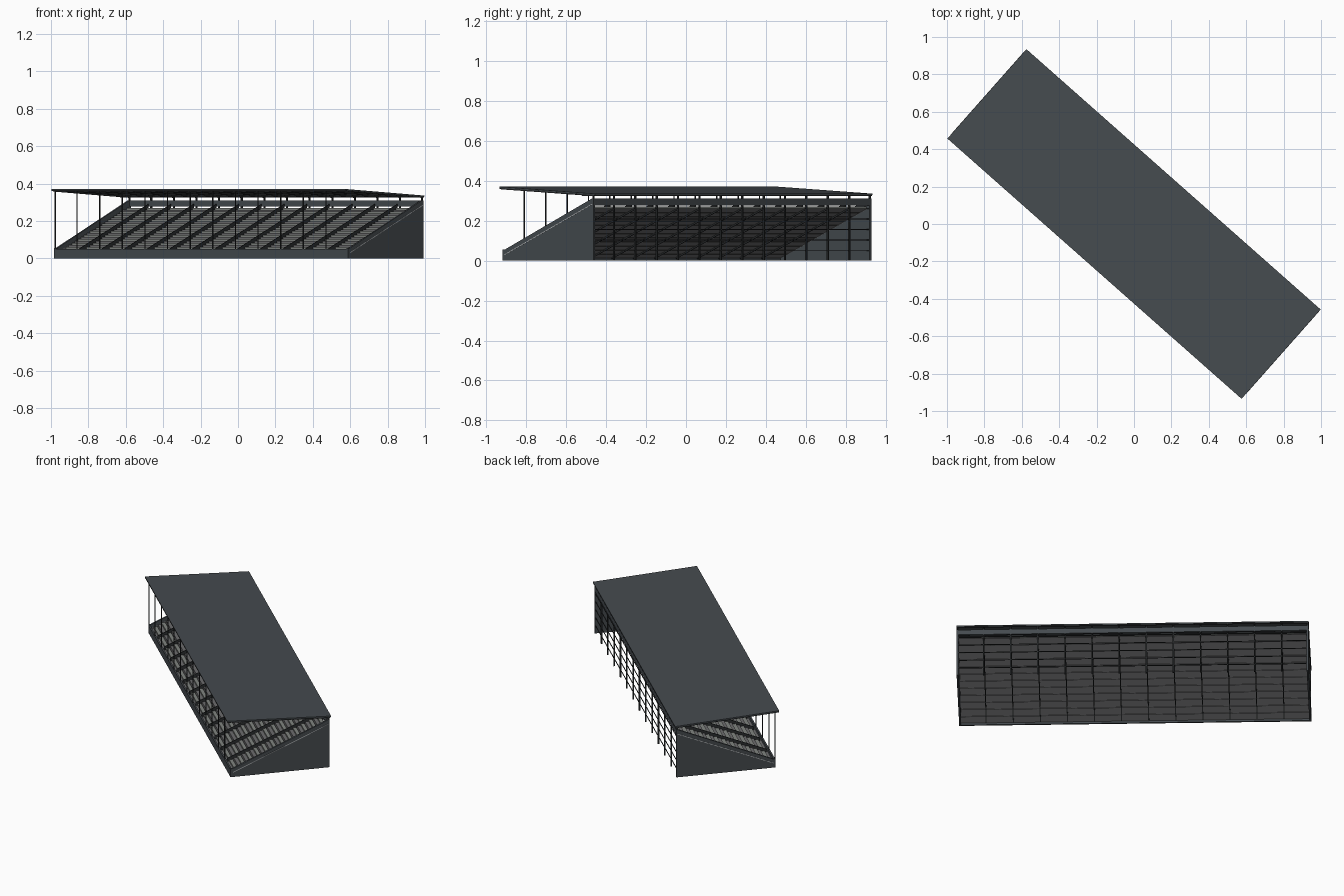
import bpy, bmesh, math

cube = bpy.data.objects.get("Cube")
if cube:
    bpy.data.objects.remove(cube, do_unlink=True)

TURN = math.radians(-41.5)      # the stand sits diagonally on its plot
HALF = 1.05                     # half length
FRONT, BACK = -0.298, 0.31      # depth limits of the stand
BAYS = 13
BAY = 2 * HALF / BAYS
ROWS = 12


def material(name, rgb):
    m = bpy.data.materials.new(name)
    m.use_nodes = True
    m.diffuse_color = (*rgb, 1)
    m.node_tree.nodes["Principled BSDF"].inputs["Base Color"].default_value = (*rgb, 1)
    return m


slate = material("slate cladding", (0.060, 0.070, 0.078))
concrete = material("grey concrete", (0.15, 0.15, 0.155))
bench = material("bench grey", (0.22, 0.235, 0.22))
steel = material("dark steel", (0.025, 0.028, 0.030))
trim = material("pale trim", (0.45, 0.47, 0.48))


def build(name, mat, pieces):
    """Each piece is (depth-height profile, start, end) extruded along the stand."""
    bm = bmesh.new()
    for profile, a, b in pieces:
        ends = [[bm.verts.new((u, v, z)) for v, z in profile] for u in (a, b)]
        n = len(profile)
        bm.faces.new(ends[0])
        bm.faces.new(ends[1][::-1])
        for i in range(n):
            j = (i + 1) % n
            bm.faces.new((ends[0][i], ends[1][i], ends[1][j], ends[0][j]))
    bmesh.ops.recalc_face_normals(bm, faces=bm.faces)
    mesh = bpy.data.meshes.new(name)
    bm.to_mesh(mesh)
    bm.free()
    mesh.materials.append(mat)
    ob = bpy.data.objects.new(name, mesh)
    ob.rotation_euler.z = TURN
    bpy.context.collection.objects.link(ob)
    return ob


def rect(v0, v1, z0, z1):
    return [(v0, z0), (v1, z0), (v1, z1), (v0, z1)]


def slanted(v0, z0, v1, z1, thick):
    """Sloping band whose top edge runs between the two points."""
    return [(v0, z0 - thick), (v1, z1 - thick), (v1, z1), (v0, z0)]


def at(profile, u, width):
    return (profile, u - width / 2, u + width / 2)


def roof_z(v):
    return 0.353 - 0.055 * v


lines = [-HALF + i * BAY for i in range(BAYS + 1)]
frames = [min(max(u, -HALF + 0.006), HALF - 0.006) for u in lines]

# Roof sheet with rafters and purlins beneath
build("roof", slate, [(slanted(-0.319, roof_z(-0.319), 0.319, roof_z(0.319), 0.006), -HALF, HALF)])
under = [(v, roof_z(v) - 0.006) for v in (-0.31, 0.31)]
build("roof_rafters", steel, [at(slanted(*under[0], *under[1], 0.007), u, 0.005) for u in frames])
build("roof_purlins", steel, [
    (rect(v - 0.003, v + 0.003, roof_z(v) - 0.011, roof_z(v) - 0.005), -HALF, HALF)
    for v in (-0.314, -0.19, -0.06, 0.06, 0.19, 0.312)])

# Stepped terrace with a flat sloping underside
run, rise = 0.585 / ROWS, 0.25 / ROWS
steps = [(-0.29, 0.012)]
for i in range(ROWS):
    v, z = -0.29 + i * run, 0.03 + i * rise
    steps += [(v, z), (v + run, z)]
steps.append((0.295, 0.262))
build("terrace", concrete, [(steps, -HALF + 0.012, HALF - 0.012)])

# Bench planks on every row
build("benches", bench, [
    (rect(-0.29 + (i + 0.45) * run, -0.29 + (i + 0.9) * run,
          0.03 + i * rise, 0.041 + i * rise), -HALF + 0.015, HALF - 0.015)
    for i in range(ROWS)])

# Sloping dividers between the seating blocks and rakers under the terrace
build("block_dividers", steel, [
    at(slanted(-0.28, 0.05, 0.28, 0.29, 0.025), u, 0.005) for u in lines[1:-1]])
build("rakers", steel, [
    at(slanted(-0.28, 0.017, 0.30, 0.262, 0.008), u, 0.006) for u in lines[1:-1]])

# Front wall and band along the top of the back
build("front_wall", slate, [(rect(FRONT, FRONT + 0.01, 0, 0.05), -HALF, HALF - 0.012)])
build("back_band", slate, [(rect(BACK - 0.014, BACK, 0.277, 0.31), -HALF, HALF)])

# End walls with a pale line under the coping
wall = [(FRONT, 0), (BACK, 0), (BACK, 0.31), (BACK - 0.012, 0.31),
        (FRONT + 0.014, 0.055), (FRONT, 0.055)]
build("end_walls", slate, [(wall, -HALF, -HALF + 0.012), (wall, HALF - 0.012, HALF)])
strip = slanted(FRONT + 0.014, 0.032, BACK - 0.004, 0.287, 0.004)
build("end_trim", trim, [at(strip, s * HALF, 0.002) for s in (-1, 1)])

# Front poles carrying the roof
build("front_poles", steel, [
    at(rect(-0.297, -0.292, 0.03, 0.365), u, 0.005) for u in frames[:-1]])

# Back columns, roof brackets and horizontal rails
build("back_columns", steel, [at(rect(0.30, 0.309, 0, 0.333), u, 0.007) for u in frames])
build("roof_brackets", steel, [at(rect(0.23, 0.305, 0.324, 0.330), u, 0.005) for u in frames])
build("back_rails", steel, [
    (rect(0.303, 0.307, z - 0.002, z + 0.002), -HALF, HALF)
    for z in (0.05, 0.103, 0.156, 0.209, 0.26)])
